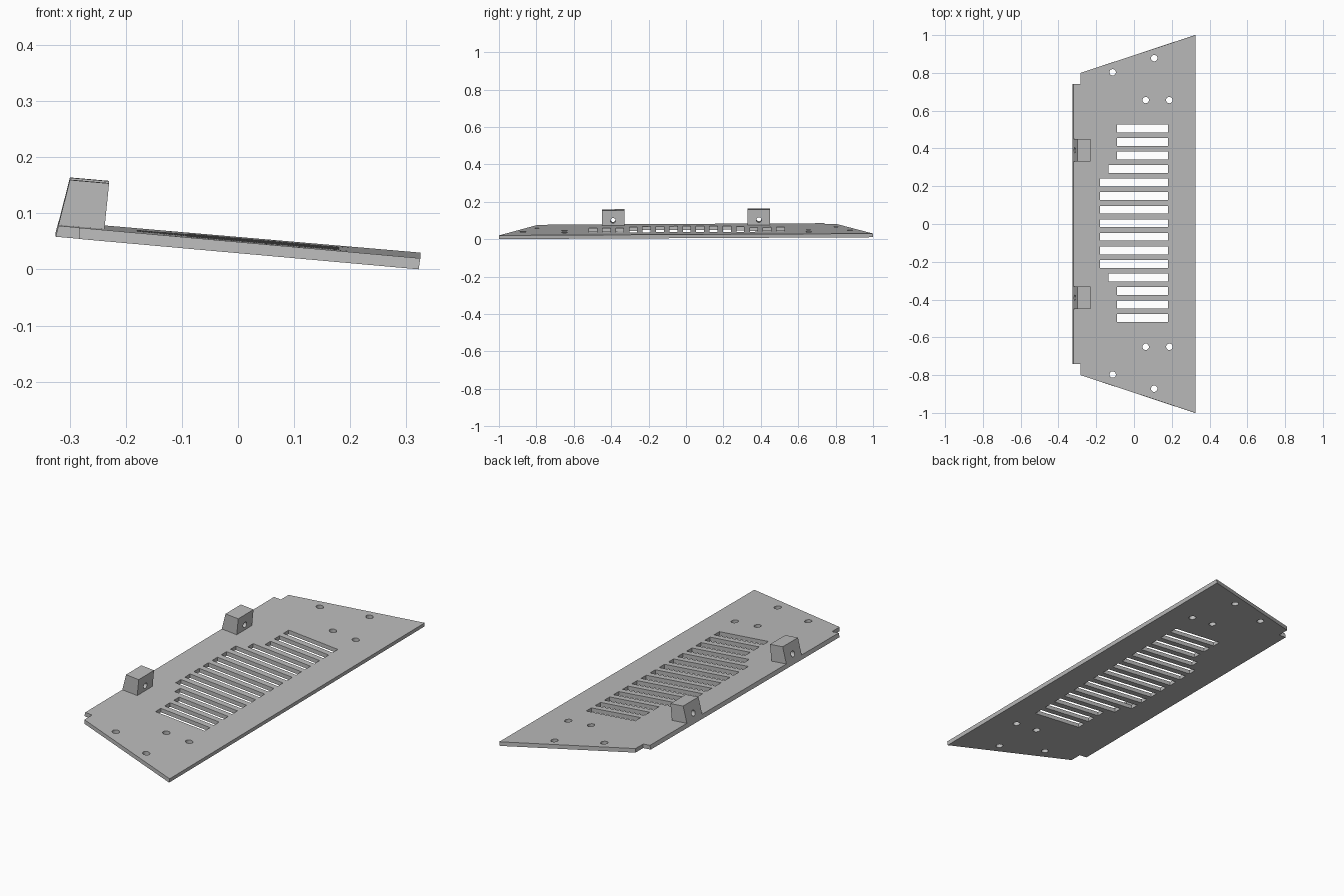
import bpy, bmesh, math
from mathutils import Vector

cube = bpy.data.objects.get("Cube")
if cube:
    bpy.data.objects.remove(cube, do_unlink=True)

grey = bpy.data.materials.new("plain grey")
grey.use_nodes = True
colour = (0.5, 0.5, 0.5, 1)
grey.diffuse_color = colour
grey.node_tree.nodes["Principled BSDF"].inputs["Base Color"].default_value = colour


def rect(x0, x1, y0, y1):
    return [(x0, y0), (x1, y0), (x1, y1), (x0, y1)]


def circle(x, y, r, n=20):
    return [(x + r * math.cos(math.tau * i / n), y + r * math.sin(math.tau * i / n))
            for i in range(n)]


def tilt(p):
    """Raise a flat point onto the gently sloping sheet."""
    return Vector((p.x, p.y, p.z + 0.0335 - 0.0877 * p.x + 0.005 * p.y))


def pierced_slab(name, loops, place):
    """Extrude an outline with holes from -1 to 1, then map it into place."""
    curve = bpy.data.curves.new(name, 'CURVE')
    curve.dimensions = '2D'
    curve.fill_mode = 'BOTH'
    curve.extrude = 1
    for loop in loops:
        spline = curve.splines.new('POLY')
        spline.points.add(len(loop) - 1)
        for point, (x, y) in zip(spline.points, loop):
            point.co = (x, y, 0, 1)
        spline.use_cyclic_u = True
    temp = bpy.data.objects.new(name + " outline", curve)
    bpy.context.collection.objects.link(temp)
    bpy.context.view_layer.update()
    graph = bpy.context.evaluated_depsgraph_get()
    mesh = bpy.data.meshes.new_from_object(temp.evaluated_get(graph))
    bpy.data.objects.remove(temp, do_unlink=True)
    bm = bmesh.new()
    bm.from_mesh(mesh)
    bmesh.ops.remove_doubles(bm, verts=bm.verts, dist=1e-5)
    for v in bm.verts:
        v.co = tilt(place(v.co))
    bmesh.ops.recalc_face_normals(bm, faces=bm.faces)
    for f in bm.faces:
        f.smooth = False
        f.material_index = 0
    bm.to_mesh(mesh)
    bm.free()
    mesh.materials.clear()
    mesh.materials.append(grey)
    obj = bpy.data.objects.new(name, mesh)
    bpy.context.collection.objects.link(obj)
    return obj


# Sheet outline with notched corners
half = [(0.325, 1.0), (-0.283, 0.8), (-0.283, 0.74), (-0.325, 0.74)]
loops = [half + [(x, -y) for x, y in reversed(half)]]

# Vent slots, longer towards the middle
for i in range(-7, 8):
    left = -0.18 if abs(i) < 4 else -0.135 if abs(i) == 4 else -0.09
    y = 0.004 + 0.0716 * i
    loops.append(rect(left, 0.18, y - 0.021, y + 0.021))

# Screw holes
for x, y in [(-0.113, 0.8), (0.107, 0.875), (0.062, 0.653), (0.187, 0.653)]:
    loops += [circle(x, y + 0.003, 0.017), circle(x, 0.003 - y, 0.017)]


def place_sheet(p):
    h = 0.01 + 0.01 * p.z
    x = p.x
    if x < -0.32:
        x += 0.25 * h
    elif x > 0.32:
        x -= 0.15 * (0.02 - h)
    return Vector((x, p.y, h))


pierced_slab("vented_sheet", loops, place_sheet)


# Mounting lugs with a sloping outer face and a bore along x
def place_lug(p):
    h = p.y
    x = -0.325 + 0.25 * h if p.z < 0 else -0.24 + 0.1 * h
    return Vector((x, p.x, h))


for name, y in [("front_lug", -0.39), ("back_lug", 0.39)]:
    pierced_slab(name, [rect(y - 0.06, y + 0.06, 0.008, 0.102),
                        circle(y, 0.047, 0.014)], place_lug)
